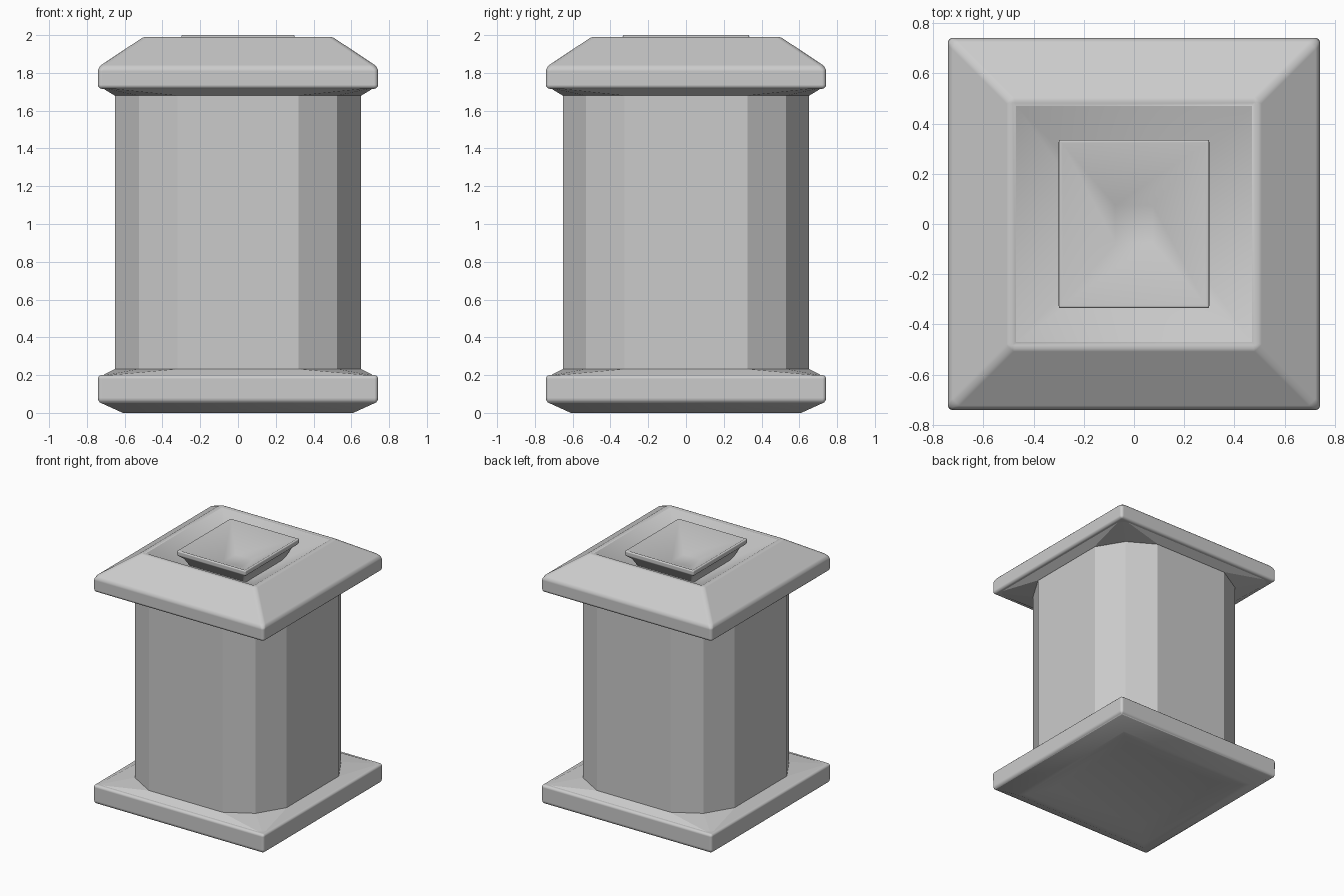
import bpy, bmesh, math

if "Cube" in bpy.data.objects:
    bpy.data.objects.remove(bpy.data.objects["Cube"])

# Twelve-sided shaft outline: one corner, repeated around by mirroring
CORNER = [(0.32, -0.65), (0.525, -0.53), (0.65, -0.325)]
OUTLINE = (CORNER + [(x, -y) for x, y in reversed(CORNER)]
           + [(-x, -y) for x, y in CORNER] + [(-x, y) for x, y in reversed(CORNER)])


def square(hx, hy, z):
    return [(-hx, -hy, z), (hx, -hy, z), (hx, hy, z), (-hx, hy, z)]


def finish(name, bm, bevel=0, smooth=True):
    bmesh.ops.recalc_face_normals(bm, faces=bm.faces)
    mesh = bpy.data.meshes.new(name)
    bm.to_mesh(mesh)
    bm.free()
    ob = bpy.data.objects.new(name, mesh)
    bpy.context.collection.objects.link(ob)
    if bevel:
        for p in mesh.polygons:
            p.use_smooth = True
        m = ob.modifiers.new("rounded_edges", 'BEVEL')
        m.width, m.segments = bevel, 3
        m.limit_method, m.angle_limit = 'ANGLE', math.radians(42)
        m.harden_normals = True
    return ob


def loft(name, rings, bevel=0):
    """Skin a stack of equal-length rings and close both ends."""
    bm = bmesh.new()
    vs = [[bm.verts.new(c) for c in r] for r in rings]
    n = len(rings[0])
    for a, b in zip(vs, vs[1:]):
        for i in range(n):
            j = (i + 1) % n
            bm.faces.new((a[i], a[j], b[j], b[i]))
    bm.faces.new(vs[0][::-1])
    bm.faces.new(vs[-1])
    return finish(name, bm, bevel)


def collar(name, z_square, z_shaft):
    """Slope joining a square slab to the shaft."""
    bm = bmesh.new()
    pts = square(0.722, 0.722, z_square) + [(x * 1.005, y * 1.005, z_shaft) for x, y in OUTLINE]
    for c in pts:
        bm.verts.new(c)
    bmesh.ops.convex_hull(bm, input=bm.verts)
    bmesh.ops.dissolve_limit(bm, angle_limit=0.01, verts=bm.verts, edges=bm.edges)
    return finish(name, bm)


# Shaft
loft("shaft", [[(x, y, z) for x, y in OUTLINE] for z in (0.19, 1.73)])

# Base slab with shallow hollow underneath
loft("base_slab", [square(h, h, z) for h, z in
                   [(0.43, 0.035), (0.57, 0.0), (0.61, 0.0), (0.742, 0.06), (0.742, 0.2)]], 0.02)
collar("base_collar", 0.196, 0.232)

# Cap slab with sloped shoulders and a sunken top
collar("cap_collar", 1.722, 1.68)
loft("cap_slab", [square(h, h, z) for h, z in
                  [(0.742, 1.715), (0.742, 1.83), (0.49, 1.997), (0.075, 1.77)]], 0.022)

# Dished block sitting in the sunken top
loft("top_block", [square(hx, hy, z) for hx, hy, z in
                   [(0.2, 0.23, 1.80), (0.265, 0.30, 1.935), (0.30, 0.335, 1.965),
                    (0.30, 0.335, 2.0), (0.285, 0.32, 2.0), (0.075, 0.075, 1.875)]], 0.008)
